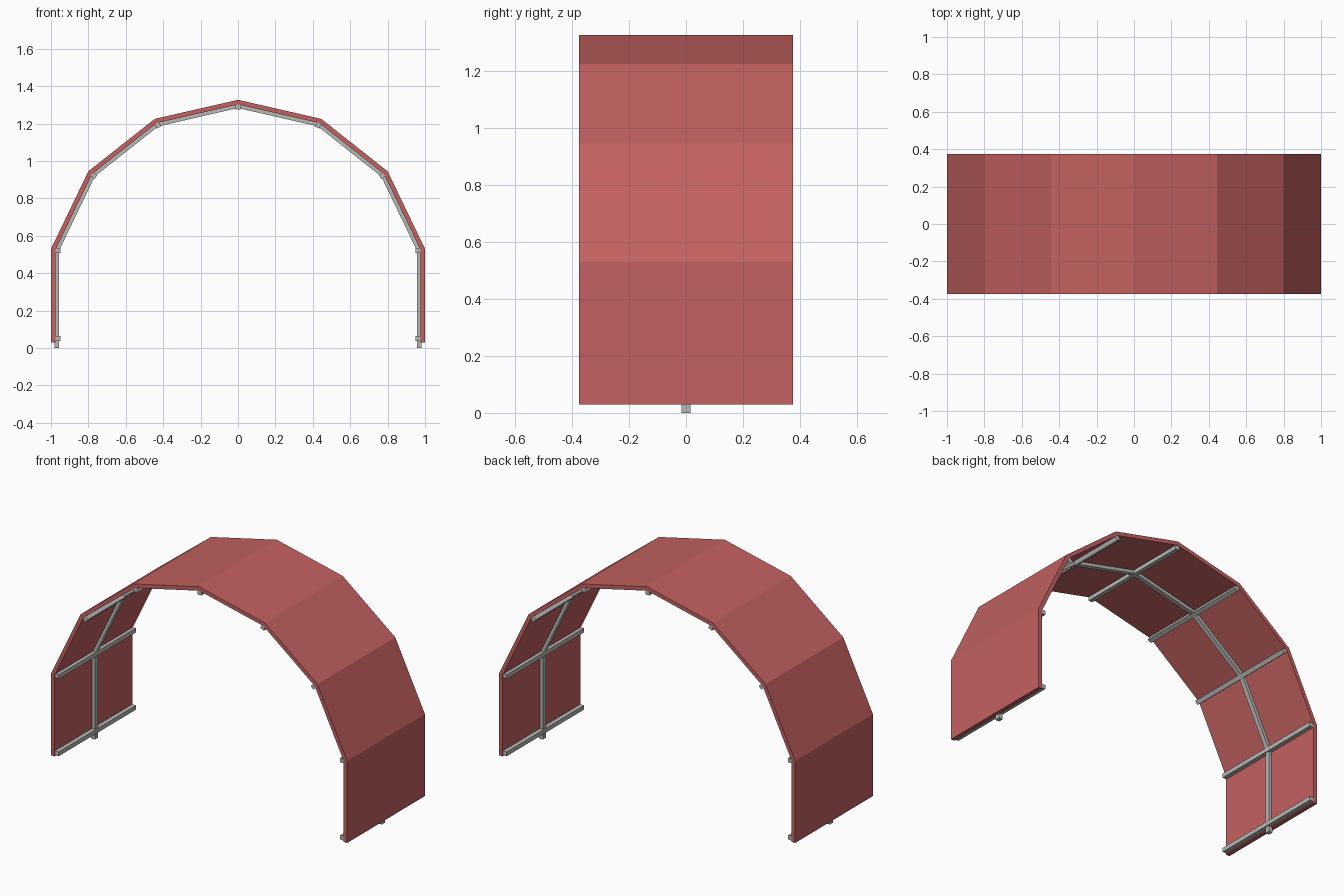
import bpy, bmesh, math
from mathutils import Vector, Matrix

cube = bpy.data.objects.get("Cube")
if cube:
    bpy.data.objects.remove(cube, do_unlink=True)


def material(name, rgb):
    mat = bpy.data.materials.new(name)
    mat.use_nodes = True
    mat.diffuse_color = (*rgb, 1)
    mat.node_tree.nodes["Principled BSDF"].inputs["Base Color"].default_value = (*rgb, 1)
    return mat


RED = material("red panel", (0.55, 0.12, 0.12))
GREY = material("grey steel", (0.48, 0.48, 0.46))

# Outer arch line, mirrored from the right half
half = [(-1, 0.03), (-1, 0.53), (-0.8, 0.945), (-0.445, 1.225), (0, 1.327)]
arch = [Vector(p) for p in half + [(-x, z) for x, z in reversed(half[:-1])]]


def inset(path, dist):
    """Mitred inward offset of an open arch running left to right."""
    dirs = [(b - a).normalized() for a, b in zip(path, path[1:])]
    normals = [Vector((d.y, -d.x)) for d in dirs]
    result = []
    for i, p in enumerate(path):
        n0, n1 = normals[max(i - 1, 0)], normals[min(i, len(normals) - 1)]
        result.append(p + (n0 + n1) * dist / (1 + n0.dot(n1)))
    return result


def finish(name, bm, mat):
    bmesh.ops.recalc_face_normals(bm, faces=bm.faces)
    mesh = bpy.data.meshes.new(name)
    bm.to_mesh(mesh)
    bm.free()
    mesh.materials.append(mat)
    obj = bpy.data.objects.new(name, mesh)
    bpy.context.collection.objects.link(obj)


def band(name, path, near, far, half_width, mat):
    """Strip between two offsets of the arch, with depth along y."""
    bm = bmesh.new()
    rings = []
    for a, b in zip(inset(path, near), inset(path, far)):
        corners = [(a, -1), (a, 1), (b, 1), (b, -1)]
        rings.append([bm.verts.new((p.x, s * half_width, p.y)) for p, s in corners])
    for r, q in zip(rings, rings[1:]):
        for k in range(4):
            m = (k + 1) % 4
            bm.faces.new((r[k], r[m], q[m], q[k]))
    bm.faces.new(rings[0])
    bm.faces.new(rings[-1])
    finish(name, bm, mat)


# Folded roof and wall skin
band("panel_shell", arch, 0, 0.024, 0.375, RED)

# Central arched rib, with feet reaching the ground
rib = [p.copy() for p in arch]
rib[0].y = rib[-1].y = 0
band("arch_rib", rib, 0.022, 0.043, 0.014, GREY)

# Lengthwise rails at each fold and along both bottom edges
rail_line = inset(arch, 0.037)
for i, p in enumerate(rail_line):
    angle = 0
    if 1 < i < len(arch) - 2:
        d = arch[i + 1] - arch[i - 1]
        angle = -math.atan2(d.y, d.x)
    z = p.y + (0.02 if i in (0, len(arch) - 1) else 0)
    bm = bmesh.new()
    bmesh.ops.create_cube(bm, size=1, matrix=(
        Matrix.Translation((p.x, 0, z)) @ Matrix.Rotation(angle, 4, "Y")
        @ Matrix.Diagonal((0.026, 0.745, 0.026, 1))))
    finish(f"rail_{i + 1}", bm, GREY)

# Foot sockets under the rib ends
for side, sx in (("right", -1), ("left", 1)):
    bm = bmesh.new()
    bmesh.ops.create_cube(bm, size=1, matrix=(
        Matrix.Translation((sx * 0.97, 0, 0.015)) @ Matrix.Diagonal((0.024, 0.03, 0.03, 1))))
    finish(f"{side}_foot", bm, GREY)
